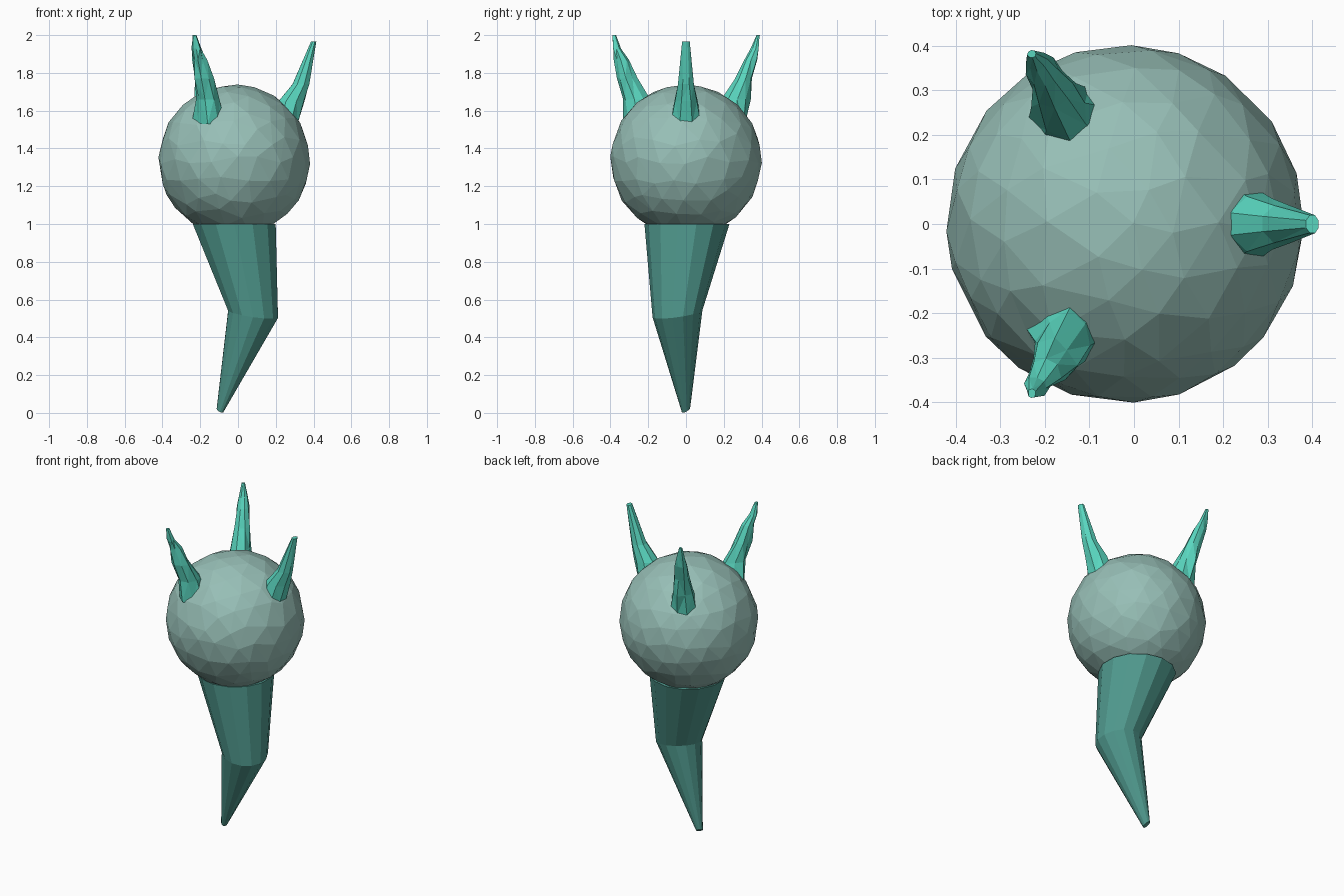
import bpy, bmesh, math, random
from mathutils import Vector

random.seed(4)
cube = bpy.data.objects.get("Cube")
if cube:
    bpy.data.objects.remove(cube)


def material(name, rgb):
    m = bpy.data.materials.new(name)
    m.use_nodes = True
    m.diffuse_color = (*rgb, 1)
    m.node_tree.nodes["Principled BSDF"].inputs["Base Color"].default_value = (*rgb, 1)
    return m


pale = material("pale sage", (0.31, 0.52, 0.47))
deep = material("deep teal", (0.08, 0.32, 0.27))
bright = material("bright turquoise", (0.10, 0.67, 0.52))


def finish(bm, name, mat):
    bmesh.ops.recalc_face_normals(bm, faces=bm.faces)
    mesh = bpy.data.meshes.new(name)
    bm.to_mesh(mesh)
    bm.free()
    mesh.materials.append(mat)
    ob = bpy.data.objects.new(name, mesh)
    bpy.context.collection.objects.link(ob)
    return ob


def loft(name, rings, mat):
    """Skin a list of vertex rings and cap both ends."""
    bm = bmesh.new()
    loops = [[bm.verts.new(p) for p in ring] for ring in rings]
    n = len(loops[0])
    for a, b in zip(loops, loops[1:]):
        for i in range(n):
            j = (i + 1) % n
            bm.faces.new((a[i], a[j], b[j], b[i]))
    bm.faces.new(loops[0])
    bm.faces.new(loops[-1])
    return finish(bm, name, mat)


def ellipse(x, y, z, rx, ry, n, tilt=0.0, rough=0.0):
    ring = []
    for i in range(n):
        a = math.tau * (i + 0.5) / n
        k = 1 + random.uniform(-rough, rough)
        dx, dy = rx * k * math.cos(a), ry * k * math.sin(a)
        ring.append(Vector((x + dx, y + dy, z + tilt * (dy - dx))))
    return ring


# Faceted ball with a flat underside
bm = bmesh.new()
bmesh.ops.create_icosphere(bm, subdivisions=3, radius=0.4)
for v in bm.verts:
    nudge = Vector([random.uniform(-0.024, 0.024) for _ in range(3)])
    v.co = (v.co + nudge).normalized() * 0.402 + Vector((-0.02, 0, 1.337))
cut = bmesh.ops.bisect_plane(bm, geom=bm.verts[:] + bm.edges[:] + bm.faces[:],
                             plane_co=(0, 0, 1), plane_no=(0, 0, -1), clear_outer=True)
bmesh.ops.holes_fill(bm, edges=[e for e in bm.edges if e.is_boundary])
finish(bm, "ball_head", pale)

# Bent, tapering tail
loft("tail", [
    ellipse(-0.02, 0.005, 1.0, 0.225, 0.225, 14),
    ellipse(0.08, -0.045, 0.525, 0.135, 0.132, 14, tilt=0.14),
    ellipse(-0.095, 0, 0.015, 0.018, 0.022, 14, tilt=0.5),
], deep)

# Three horns, each section: inner radius, outer radius, height, half width
smooth_horn = [(0.18, 0.32, 1.53, 0.085), (0.21, 0.355, 1.65, 0.065),
               (0.285, 0.38, 1.74, 0.045), (0.385, 0.416, 1.965, 0.022)]
craggy_horn = [(0.20, 0.37, 1.53, 0.085), (0.24, 0.385, 1.66, 0.06),
               (0.31, 0.41, 1.77, 0.05), (0.36, 0.435, 1.87, 0.035),
               (0.405, 0.445, 1.93, 0.025), (0.435, 0.455, 2.0, 0.01)]


def horn(name, sections, angle, rough):
    rings = []
    for inner, outer, z, half in sections:
        ring = ellipse((inner + outer) / 2, 0, z, (outer - inner) / 2, half, 8, 0, rough)
        for p in ring:
            x, y = p.x, p.y
            p.x = x * math.cos(angle) - y * math.sin(angle)
            p.y = x * math.sin(angle) + y * math.cos(angle)
        rings.append(ring)
    ob = loft(name, rings, bright)
    # Triangulate so that the uneven sides read as facets
    bm = bmesh.new()
    bm.from_mesh(ob.data)
    bmesh.ops.triangulate(bm, faces=bm.faces)
    bm.to_mesh(ob.data)
    bm.free()


horn("left_horn", smooth_horn, 0, 0.04)
horn("back_right_horn", craggy_horn, math.radians(121), 0.2)
horn("front_right_horn", craggy_horn, math.radians(-121), 0.2)
